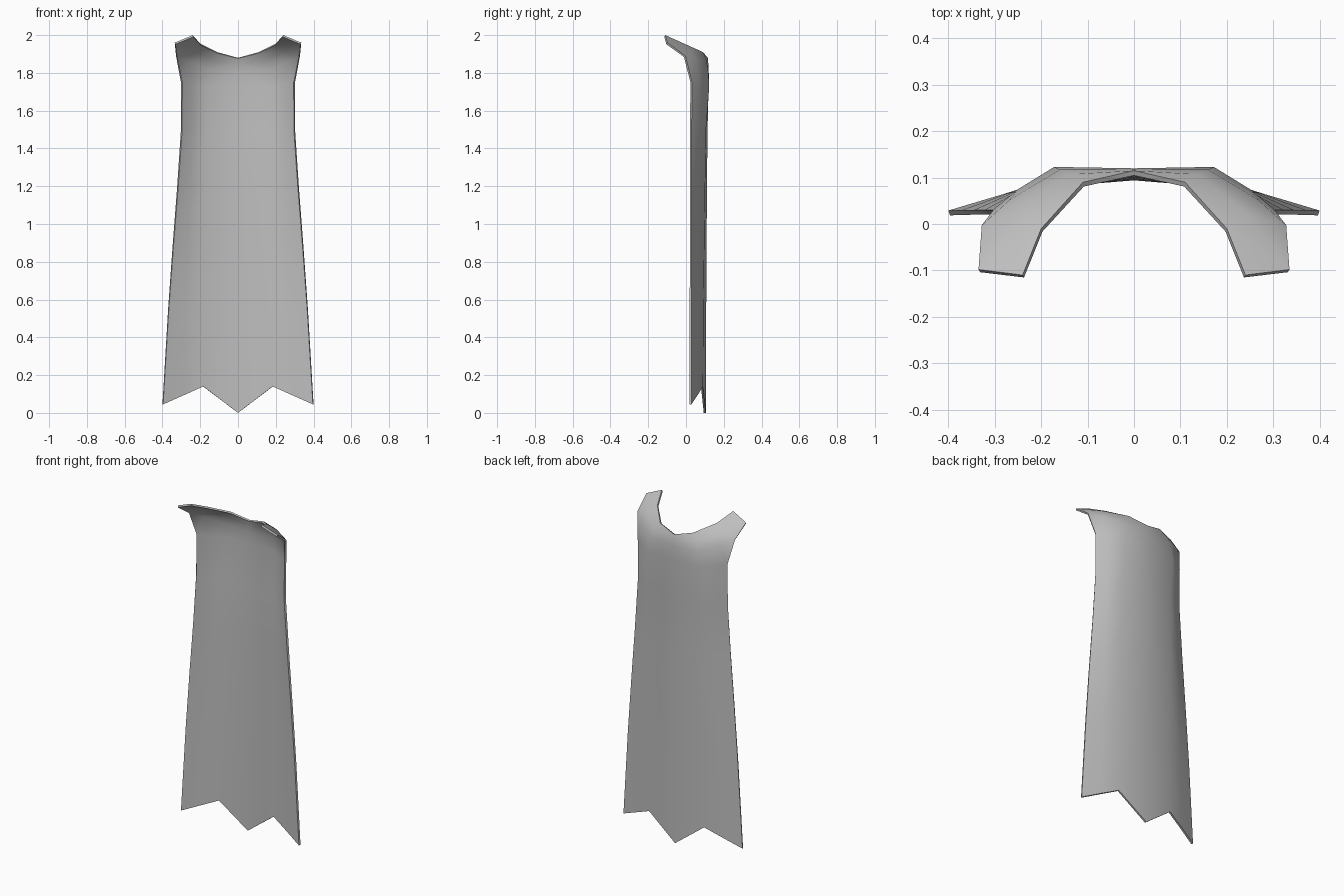
import bpy, bmesh, math

cube = bpy.data.objects.get("Cube")
if cube:
    bpy.data.objects.remove(cube, do_unlink=True)

# Grey cloth
cloth = bpy.data.materials.new("grey_cloth")
cloth.use_nodes = True
grey = (0.52, 0.52, 0.52, 1)
cloth.diffuse_color = grey
bsdf = cloth.node_tree.nodes["Principled BSDF"]
bsdf.inputs["Base Color"].default_value = grey
bsdf.inputs["Roughness"].default_value = 0.8

# Collar and shoulder rows, from the spine to the outer edge, neckline first
rows = [
    [(0, .115, 1.88), (.11, .09, 1.91), (.20, -.01, 1.955), (.24, -.11, 2.0)],
    [(0, .118, 1.85), (.14, .107, 1.87), (.245, .02, 1.925), (.335, -.098, 1.96)],
    [(0, .12, 1.81), (.16, .117, 1.82), (.268, .052, 1.86), (.328, -.003, 1.89)],
    [(0, .12, 1.74), (.172, .123, 1.73), (.25, .075, 1.74), (.302, .032, 1.75)],
]
# Hanging rows: height, outer edge x, spine y
for z, edge, spine in [(1.5, .302, .114), (1.2, .322, .111), (.9, .345, .109), (.55, .37, .107)]:
    t = (1.74 - z) / 1.7
    x1 = .17 + .015 * t
    rows.append([(0, spine, z), (x1, spine - .006 - .012 * t, z),
                 ((x1 + edge) / 2 + .015 * (1 - t), .072 - .01 * t, z), (edge, .03, z)])
# Pointed hem
rows.append([(0, .105, 0.0), (.185, .09, .14), (.292, .061, .093), (.40, .029, .045)])

# Half of the sheet
bm = bmesh.new()
grid = [[bm.verts.new(p) for p in row] for row in rows]
for a, b in zip(grid, grid[1:]):
    for c in range(3):
        bm.faces.new((a[c], a[c + 1], b[c + 1], b[c]))
mesh = bpy.data.meshes.new("cape")
bm.to_mesh(mesh)
bm.free()
cape = bpy.data.objects.new("cape", mesh)
bpy.context.collection.objects.link(cape)
mesh.materials.append(cloth)

# Mirror to the other side and thicken towards the front
mirror = cape.modifiers.new("mirror", "MIRROR")
mirror.merge_threshold = 0.0005
solid = cape.modifiers.new("thickness", "SOLIDIFY")
solid.thickness = 0.011
solid.offset = -1

bpy.ops.object.select_all(action="DESELECT")
cape.select_set(True)
bpy.context.view_layer.objects.active = cape
for name in ("mirror", "thickness"):
    bpy.ops.object.modifier_apply(modifier=name)
bpy.ops.object.shade_smooth_by_angle(angle=math.radians(50))
